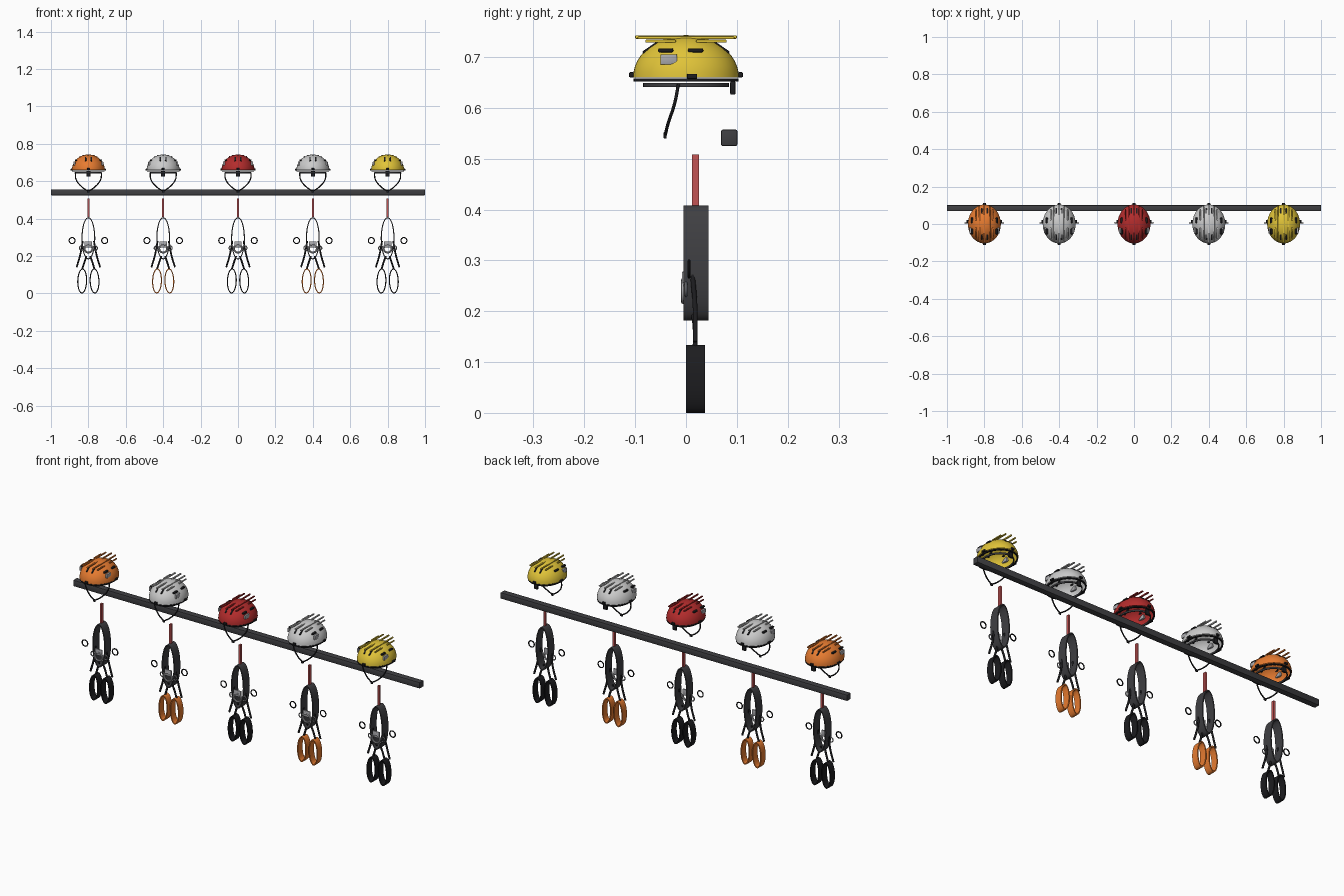
import bpy, bmesh, math
from mathutils import Vector, Matrix

if "Cube" in bpy.data.objects:
    bpy.data.objects.remove(bpy.data.objects["Cube"])


def mat(name, rgb):
    m = bpy.data.materials.new(name)
    m.diffuse_color = (*rgb, 1)
    m.use_nodes = True
    m.node_tree.nodes["Principled BSDF"].inputs["Base Color"].default_value = m.diffuse_color
    return m


BLACK = mat("black", (0.012, 0.012, 0.014))
DARK = mat("dark_webbing", (0.05, 0.05, 0.055))
METAL = mat("metal", (0.4, 0.4, 0.42))
ORANGE = mat("orange", (0.8, 0.2, 0.03))
WHITE = mat("white", (0.6, 0.6, 0.58))
RED = mat("red", (0.45, 0.025, 0.025))
YELLOW = mat("yellow", (0.75, 0.55, 0.04))
SLING = mat("sling_red", (0.55, 0.09, 0.09))


def finish(bm, name, m, smooth=True):
    bmesh.ops.recalc_face_normals(bm, faces=bm.faces)
    me = bpy.data.meshes.new(name)
    bm.to_mesh(me)
    bm.free()
    me.materials.append(m)
    ob = bpy.data.objects.new(name, me)
    bpy.context.collection.objects.link(ob)
    if smooth:
        bpy.ops.object.select_all(action='DESELECT')
        ob.select_set(True)
        bpy.context.view_layer.objects.active = ob
        bpy.ops.object.shade_smooth_by_angle(angle=math.radians(35))
    return ob


def box(name, c, size, m, rot=None, bevel=0.0):
    bm = bmesh.new()
    bmesh.ops.create_cube(bm, size=1)
    bmesh.ops.scale(bm, vec=size, verts=bm.verts)
    if bevel:
        bmesh.ops.bevel(bm, geom=bm.edges[:], offset=bevel, segments=2, profile=0.5, affect='EDGES')
    mx = Matrix.Translation(c) @ (rot.to_matrix().to_4x4() if rot else Matrix())
    bmesh.ops.transform(bm, matrix=mx, verts=bm.verts)
    return finish(bm, name, m)


def ellipsoid(name, c, r, m, half=False):
    bm = bmesh.new()
    bmesh.ops.create_uvsphere(bm, u_segments=48 if half else 12, v_segments=24 if half else 8, radius=1)
    if half:
        bmesh.ops.delete(bm, geom=[v for v in bm.verts if v.co.z < -0.01], context='VERTS')
    bmesh.ops.scale(bm, vec=r, verts=bm.verts)
    bmesh.ops.translate(bm, vec=c, verts=bm.verts)
    return finish(bm, name, m)


# Elliptical ring swept from a rectangular or round section; axis is 'Y' or 'Z'
def ring(name, c, ra, rb, section, m, axis='Y', n=40, tilt=0.0):
    bm = bmesh.new()
    loops = []
    for i in range(n):
        a = 2 * math.pi * i / n
        loop = []
        for d, h in section:
            p = Vector(((ra + d) * math.cos(a), (rb + d) * math.sin(a), h))
            if axis == 'Y':
                p = Matrix.Rotation(tilt, 3, 'Y') @ Vector((p.x, p.z, p.y))
            loop.append(bm.verts.new(p + Vector(c)))
        loops.append(loop)
    k = len(section)
    for i in range(n):
        for j in range(k):
            a, b = loops[i], loops[(i + 1) % n]
            bm.faces.new((a[j], a[(j + 1) % k], b[(j + 1) % k], b[j]))
    return finish(bm, name, m)


def rect(t, w):
    return [(-t / 2, -w / 2), (t / 2, -w / 2), (t / 2, w / 2), (-t / 2, w / 2)]


def disc(r):
    return [(r * math.cos(i * math.pi / 4), r * math.sin(i * math.pi / 4)) for i in range(8)]


def cord(name, pts, r, m):
    cu = bpy.data.curves.new(name, 'CURVE')
    cu.dimensions = '3D'
    cu.bevel_depth = r
    cu.bevel_resolution = 2
    cu.resolution_u = 6
    cu.use_fill_caps = True
    s = cu.splines.new('BEZIER')
    s.bezier_points.add(len(pts) - 1)
    for bp, p in zip(s.bezier_points, pts):
        bp.co = p
        bp.handle_left_type = bp.handle_right_type = 'AUTO'
    cu.materials.append(m)
    ob = bpy.data.objects.new(name, cu)
    bpy.context.collection.objects.link(ob)


def helmet(x, m):
    cz, r = 0.66, Vector((0.088, 0.104, 0.083))
    ellipsoid("helmet_shell", (x, 0, cz), r, m, half=True)
    ring("helmet_rim", (x, 0, 0.655), 0.083, 0.1, rect(0.007, 0.006), BLACK, 'Z')
    ring("helmet_headband", (x, 0, 0.645), 0.068, 0.082, rect(0.005, 0.008), DARK, 'Z')
    # top ridges
    box("helmet_ridge", (x, 0, 0.739), (0.008, 0.2, 0.007), m, bevel=0.002)
    for s in (-1, 1):
        box("helmet_ridge", (x + s * 0.028, 0, 0.738), (0.008, 0.19, 0.006), m, bevel=0.002)
        for e in (-1, 1):
            box("helmet_short_ridge", (x + s * 0.045, e * 0.05, 0.731), (0.007, 0.06, 0.006), m, bevel=0.002)
            box("helmet_top_vent", (x + s * 0.015, e * 0.07, 0.718), (0.008, 0.035, 0.006), BLACK,
                Matrix.Rotation(-e * 0.6, 3, 'X').to_euler(), 0.002)
        # side vents, badge and headlamp clips
        for y in (-0.04, 0.019):
            box("helmet_side_vent", (x + s * 0.066, y, 0.713), (0.012, 0.03, 0.008), BLACK, bevel=0.003)
        box("helmet_side_badge", (x + s * 0.075, -0.034, 0.695), (0.01, 0.033, 0.02), METAL, bevel=0.002)
        box("helmet_clip", (x + s * 0.09, 0.012, 0.662), (0.009, 0.02, 0.01), BLACK, bevel=0.002)
        box("helmet_clip", (x, s * 0.107, 0.665), (0.016, 0.01, 0.01), BLACK, bevel=0.002)
        # chin strap
        cord("chin_strap", [(x + s * 0.07, -0.015, 0.646), (x + s * 0.066, -0.022, 0.61),
                            (x + s * 0.035, -0.035, 0.57), (x, -0.041, 0.546)], 0.0033, BLACK)
    box("headband_dial", (x, 0.092, 0.639), (0.022, 0.01, 0.026), BLACK, bevel=0.002)
    box("chin_buckle", (x, -0.041, 0.546), (0.014, 0.006, 0.013), BLACK, bevel=0.002)


def harness(x, leg):
    box("hanging_sling", (x, 0.019, 0.458), (0.01, 0.014, 0.1), SLING)
    ring("waist_belt", (x, 0.0195, 0.295), 0.034, 0.11, rect(0.006, 0.049), DARK)
    # front buckle and tie-in rings
    box("front_buckle", (x, -0.004, 0.262), (0.04, 0.008, 0.032), METAL, bevel=0.002)
    ring("belay_ring", (x, -0.005, 0.24), 0.021, 0.021, disc(0.005), METAL, n=32)
    for s in (-1, 1):
        ring("small_ring", (x + s * 0.036, 0.0, 0.243), 0.012, 0.012, disc(0.003), METAL, n=24)
        ring("gear_loop", (x + s * 0.087, 0.006, 0.283), 0.016, 0.016, disc(0.003), BLACK, n=24)
        ring("leg_loop", (x + s * 0.033, 0.0185, 0.067), 0.0235, 0.064, rect(0.006, 0.037), leg, tilt=-s * 0.03)
        # risers from belt to leg loops
        cord("leg_riser", [(x + s * 0.03, 0.012, 0.28), (x + s * 0.044, 0.018, 0.205),
                           (x + s * 0.063, 0.018, 0.14)], 0.005, BLACK)
        cord("inner_strap", [(x + s * 0.01, 0.014, 0.2), (x + s * 0.022, 0.018, 0.165),
                             (x + s * 0.033, 0.018, 0.13)], 0.005, BLACK)


# Wall rail and five helmet and harness sets
box("rail", (0, 0.085, 0.541), (2, 0.032, 0.032), DARK, bevel=0.003)
for i, (shell, leg) in enumerate([(ORANGE, BLACK), (WHITE, ORANGE), (RED, BLACK), (WHITE, ORANGE), (YELLOW, BLACK)]):
    x = -0.8 + 0.4 * i
    helmet(x, shell)
    harness(x, leg)
